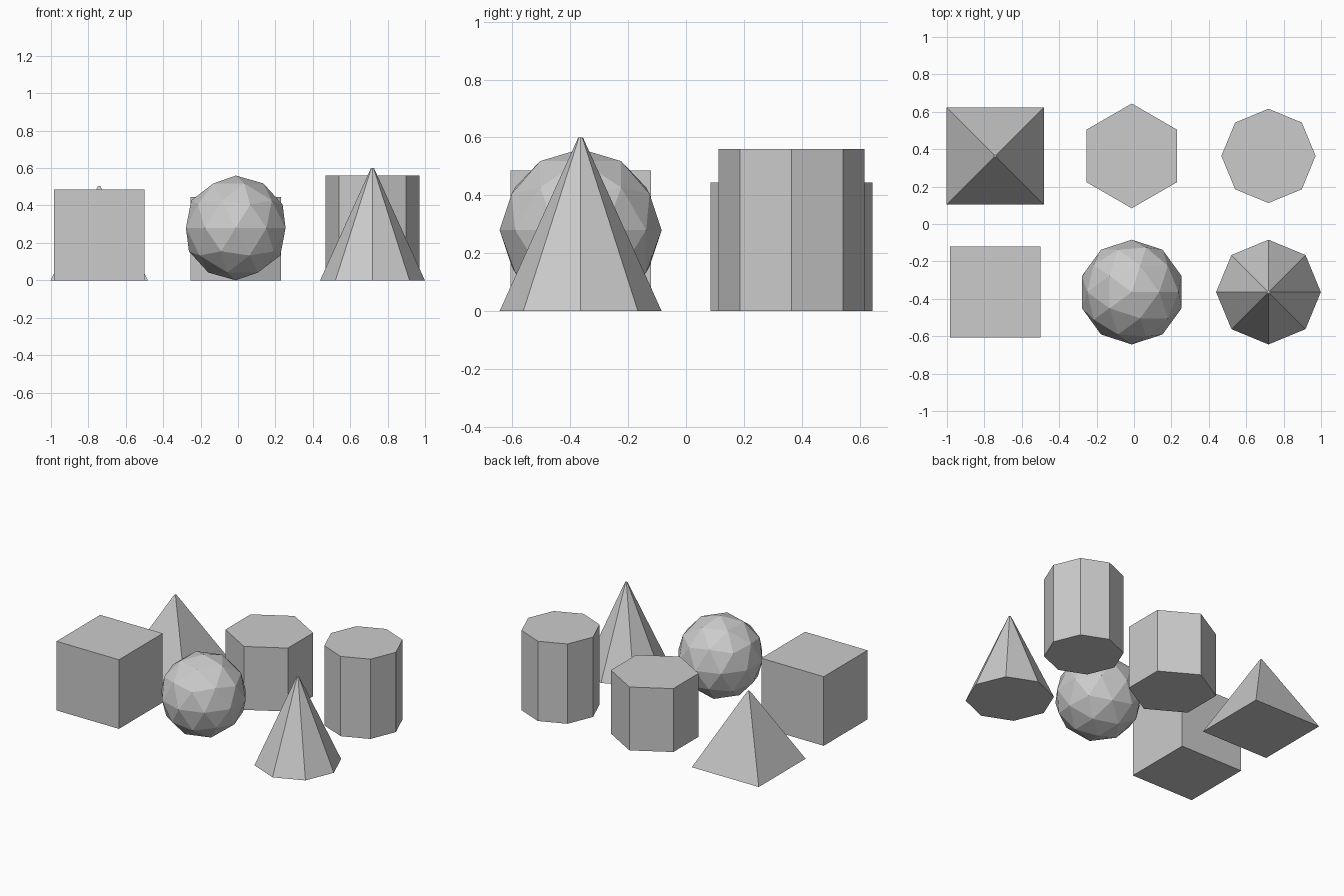
import bpy
import math

# Remove the default cube
default = bpy.data.objects.get("Cube")
if default:
    bpy.data.objects.remove(default, do_unlink=True)

# Single neutral grey for every solid
grey = bpy.data.materials.new("light_grey")
grey.use_nodes = True
grey.diffuse_color = (0.6, 0.6, 0.6, 1)
grey.node_tree.nodes["Principled BSDF"].inputs["Base Color"].default_value = (0.6, 0.6, 0.6, 1)

FRONT, BACK = -0.364, 0.364      # the two rows
LEFT, MIDDLE, RIGHT = -0.742, -0.012, 0.719  # the three columns
TIP = 0.008                      # slightly blunted points


def finish(name):
    obj = bpy.context.object
    obj.name = name
    obj.data.name = name
    obj.data.materials.append(grey)
    bpy.ops.object.shade_flat()


def solid(name, x, y, sides, radius, top, height, turn=0):
    """Prism or pointed solid standing on the ground."""
    bpy.ops.mesh.primitive_cone_add(
        vertices=sides, radius1=radius, radius2=top, depth=height,
        location=(x, y, height / 2), rotation=(0, 0, turn))
    finish(name)


# Front row: cube, faceted ball, eight-sided cone
bpy.ops.mesh.primitive_cube_add(size=0.485, location=(LEFT, FRONT, 0.2425))
finish("cube_block")
bpy.ops.mesh.primitive_ico_sphere_add(subdivisions=2, radius=0.28, location=(MIDDLE, FRONT, 0.28))
finish("faceted_ball")
solid("octagonal_cone", RIGHT, FRONT, 8, 0.28, TIP, 0.6)

# Back row: square pyramid, six-sided prism, eight-sided prism
solid("square_pyramid", LEFT, BACK, 4, 0.26 * math.sqrt(2), TIP, 0.505, math.pi / 4)
solid("hexagonal_prism", MIDDLE, BACK, 6, 0.28, 0.28, 0.445)
solid("octagonal_prism", RIGHT, BACK, 8, 0.252, 0.252, 0.56)
